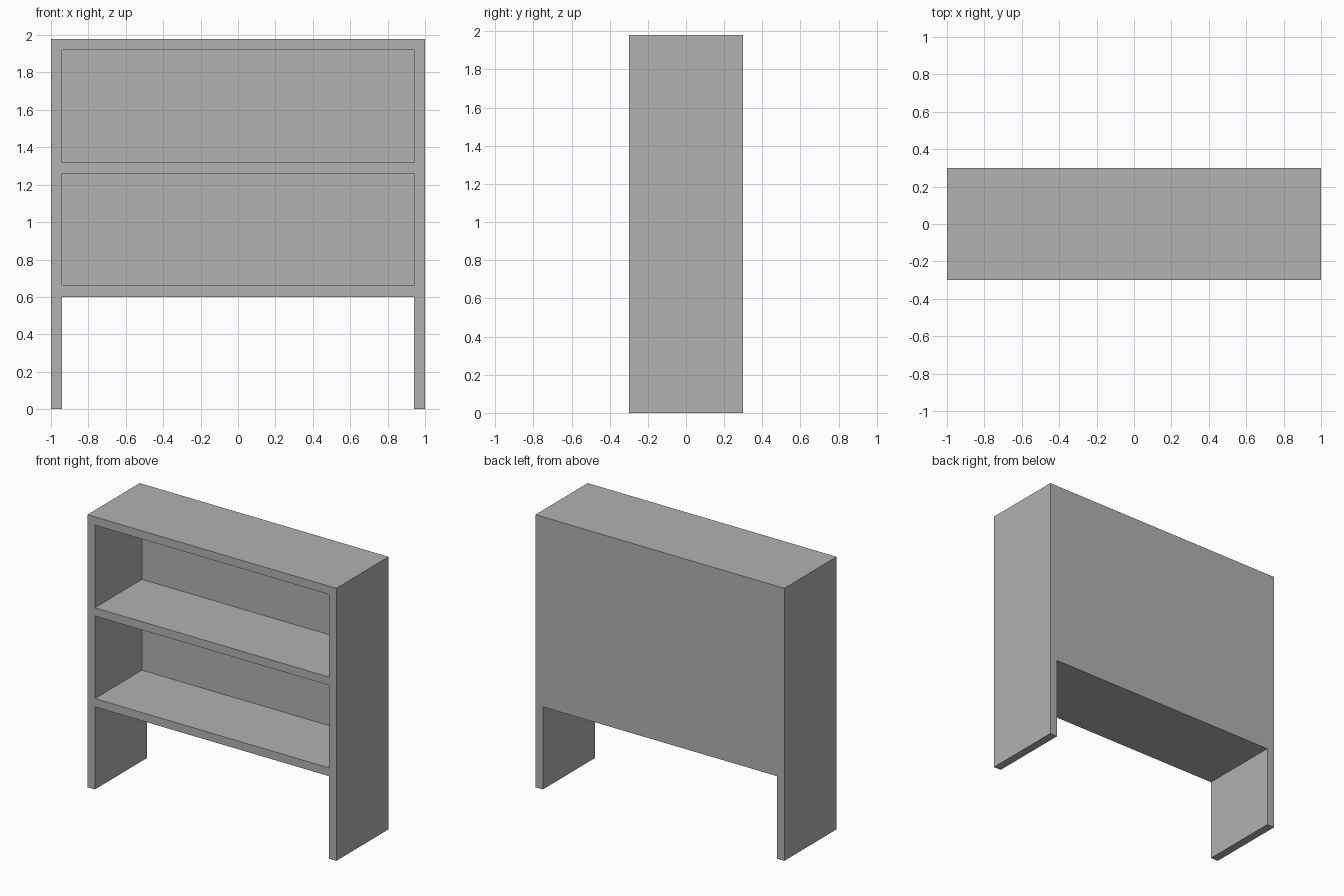
import bpy
import bmesh
from mathutils import Matrix, Vector

cube = bpy.data.objects.get("Cube")
if cube:
    bpy.data.objects.remove(cube, do_unlink=True)

# Overall measures
WIDTH, DEPTH, HEIGHT = 2.0, 0.6, 1.98
BOARD = 0.06
SHELF_HEIGHTS = {"bottom_shelf": 0.6, "middle_shelf": 1.26, "top_board": HEIGHT - BOARD}

# Single painted finish
grey = bpy.data.materials.new("plain_grey")
grey.use_nodes = True
colour = (0.445, 0.445, 0.445, 1)
grey.diffuse_color = colour
grey.node_tree.nodes["Principled BSDF"].inputs["Base Color"].default_value = colour


def board(name, low, high):
    """Add a flat-faced board spanning two opposite corners."""
    low, high = Vector(low), Vector(high)
    bm = bmesh.new()
    place = Matrix.Translation((low + high) / 2) @ Matrix.Diagonal((*(high - low), 1))
    bmesh.ops.create_cube(bm, size=1, matrix=place)
    mesh = bpy.data.meshes.new(name)
    bm.to_mesh(mesh)
    bm.free()
    mesh.materials.append(grey)
    obj = bpy.data.objects.new(name, mesh)
    bpy.context.collection.objects.link(obj)
    return obj


half, front, back = WIDTH / 2, -DEPTH / 2, DEPTH / 2
inner = half - BOARD

# Side panels reach the floor and act as legs
board("left_side", (inner, front, 0), (half, back, HEIGHT))
board("right_side", (-half, front, 0), (-inner, back, HEIGHT))

# Horizontal boards between the sides
for name, z in SHELF_HEIGHTS.items():
    # The top board covers the back panel, the bottom shelf carries it
    board(name, (-inner, front, z), (inner, back, z + BOARD))

# Back panels close each bay
for name, below, above in (("lower_back", "bottom_shelf", "middle_shelf"),
                           ("upper_back", "middle_shelf", "top_board")):
    board(name, (-inner, back - BOARD, SHELF_HEIGHTS[below] + BOARD),
          (inner, back, SHELF_HEIGHTS[above]))
